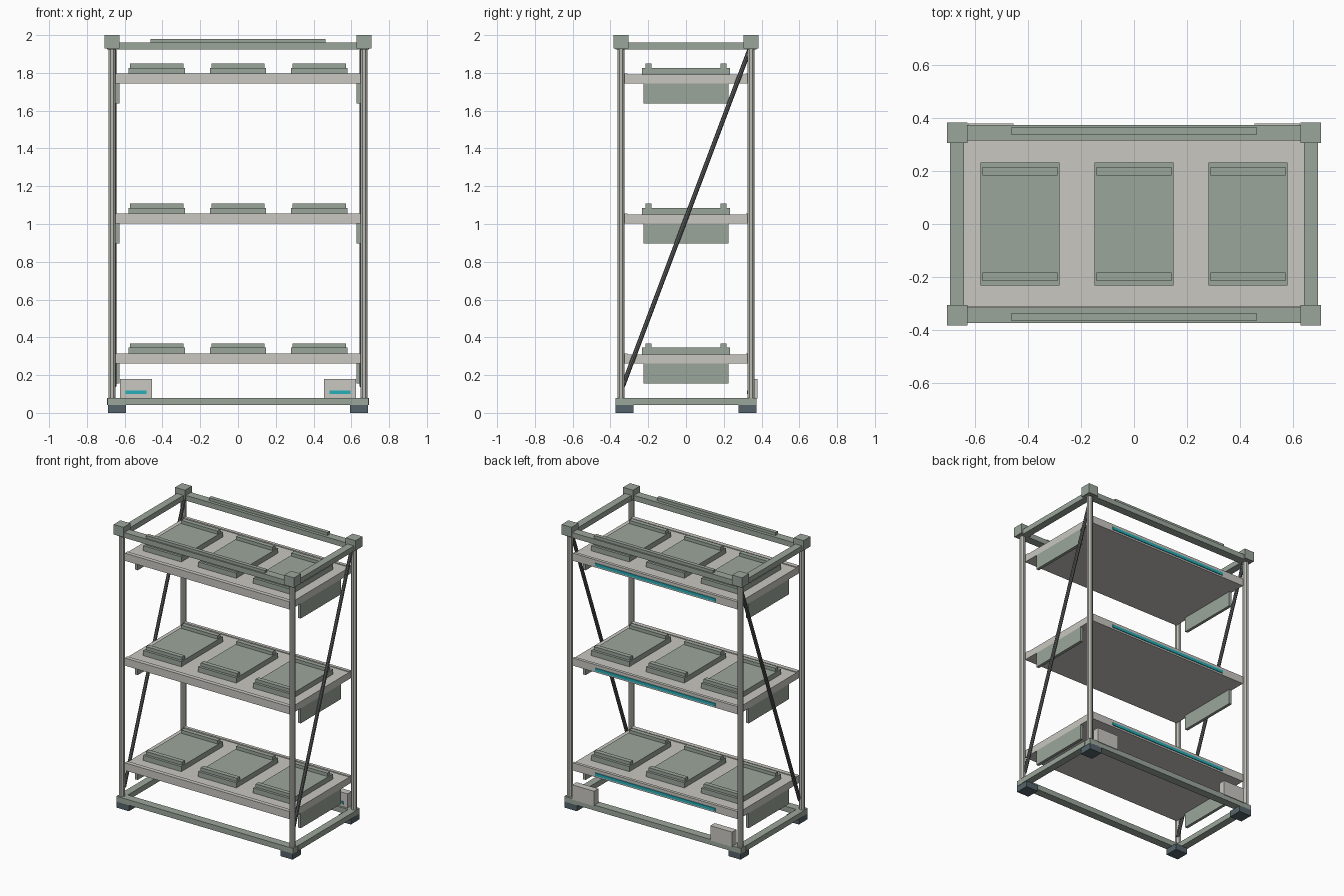
import bpy
import math
from mathutils import Vector

cube = bpy.data.objects.get("Cube")
if cube:
    bpy.data.objects.remove(cube, do_unlink=True)


def make_material(name, r, g, b):
    mat = bpy.data.materials.new(name)
    mat.use_nodes = True
    mat.diffuse_color = (r, g, b, 1)
    mat.node_tree.nodes["Principled BSDF"].inputs["Base Color"].default_value = (r, g, b, 1)
    return mat


GREEN = make_material("sage green", 0.33, 0.38, 0.33)
BEIGE = make_material("warm light grey", 0.58, 0.57, 0.53)
METAL = make_material("post grey", 0.50, 0.50, 0.46)
DARK = make_material("dark grey", 0.11, 0.12, 0.115)
SLATE = make_material("slate", 0.09, 0.127, 0.145)
CYAN = make_material("cyan", 0.02, 0.43, 0.48)


def box(name, mat, x, y, z):
    """Box from (min, max) pairs on each axis."""
    spans = (x, y, z)
    bpy.ops.mesh.primitive_cube_add(size=1, location=[(a + b) / 2 for a, b in spans])
    obj = bpy.context.object
    obj.name = name
    obj.scale = [abs(b - a) for a, b in spans]
    obj.data.materials.append(mat)
    return obj


def rod(name, mat, start, end, radius, sides):
    start, end = Vector(start), Vector(end)
    axis = end - start
    bpy.ops.mesh.primitive_cylinder_add(vertices=sides, radius=radius, depth=axis.length,
                                        location=(start + end) / 2)
    obj = bpy.context.object
    obj.name = name
    obj.rotation_euler = axis.to_track_quat("Z", "Y").to_euler()
    obj.data.materials.append(mat)
    return obj


def around(centre, half):
    return (centre - half, centre + half)


PX, PY = 0.667, 0.344           # post centres
SIDES = ((-1, "right"), (1, "left"))
ENDS = ((-1, "front"), (1, "back"))

# Corner posts, caps and feet
for sx, side in SIDES:
    for sy, end in ENDS:
        tag = f"{end}_{side}"
        post = rod(f"post_{tag}", METAL, (sx * PX, sy * PY, 0.06), (sx * PX, sy * PY, 1.95), 0.0205, 8)
        post.rotation_euler.z += math.pi / 8
        box(f"cap_{tag}", GREEN, around(sx * PX, 0.0385), around(sy * PY, 0.0385), (1.93, 2.0))
        box(f"foot_{tag}", SLATE, around(sx * 0.64, 0.048), around(sy * 0.325, 0.048), (0, 0.044))

# Top and bottom frames
for level, z in (("bottom", (0.042, 0.08)), ("top", (1.923, 1.96))):
    for sy, end in ENDS:
        box(f"{level}_rail_{end}", GREEN, (-0.69, 0.69), around(sy * PY, 0.029), z)
    for sx, side in SIDES:
        box(f"{level}_rail_{side}", GREEN, around(sx * PX, 0.026), (-0.32, 0.32), z)

# Raised strips on the top frame
for sy, end in ENDS:
    box(f"top_strip_{end}", GREEN, (-0.464, 0.464), around(sy * 0.35, 0.0135), (1.955, 1.98))

# Diagonal braces and rear base modules
for sx, side in SIDES:
    rod(f"brace_{side}", DARK, (sx * 0.655, -0.335, 0.14), (sx * 0.655, 0.335, 1.92), 0.012, 8)
    box(f"base_module_{side}", BEIGE, (sx * 0.455, sx * 0.625), (0.33, 0.378), (0.075, 0.18))
    box(f"module_light_{side}", CYAN, (sx * 0.485, sx * 0.595), (0.324, 0.331), (0.1, 0.118))

# Shelves with edge rails, light strip, hanging side panels and trays
for level, top in (("lower", 0.315), ("middle", 1.056), ("upper", 1.797)):
    deck = top - 0.006
    low = top - 0.054
    box(f"{level}_shelf", BEIGE, (-0.648, 0.648), (-0.318, 0.318), (low, deck))
    box(f"{level}_shelf_front_rail", BEIGE, (-0.648, 0.648), (-0.34, -0.31), (low, top))
    box(f"{level}_shelf_back_rail", BEIGE, (-0.648, 0.648), (0.318, 0.34), (low, top))
    box(f"{level}_shelf_light", CYAN, (-0.47, 0.47), (0.339, 0.346), (top - 0.042, top - 0.022))
    for sx, side in SIDES:
        box(f"{level}_side_panel_{side}", GREEN, (sx * 0.627, sx * 0.648), (-0.225, 0.225),
            (top - 0.16, low))
    for i in (-1, 0, 1):
        x = i * 0.43
        box(f"{level}_tray_{i + 2}", GREEN, around(x, 0.149), around(0, 0.232), (deck, top + 0.03))
        for sy, end in ENDS:
            box(f"{level}_tray_{i + 2}_ridge_{end}", GREEN, around(x, 0.1415),
                around(sy * 0.198, 0.016), (top + 0.03, top + 0.053))
